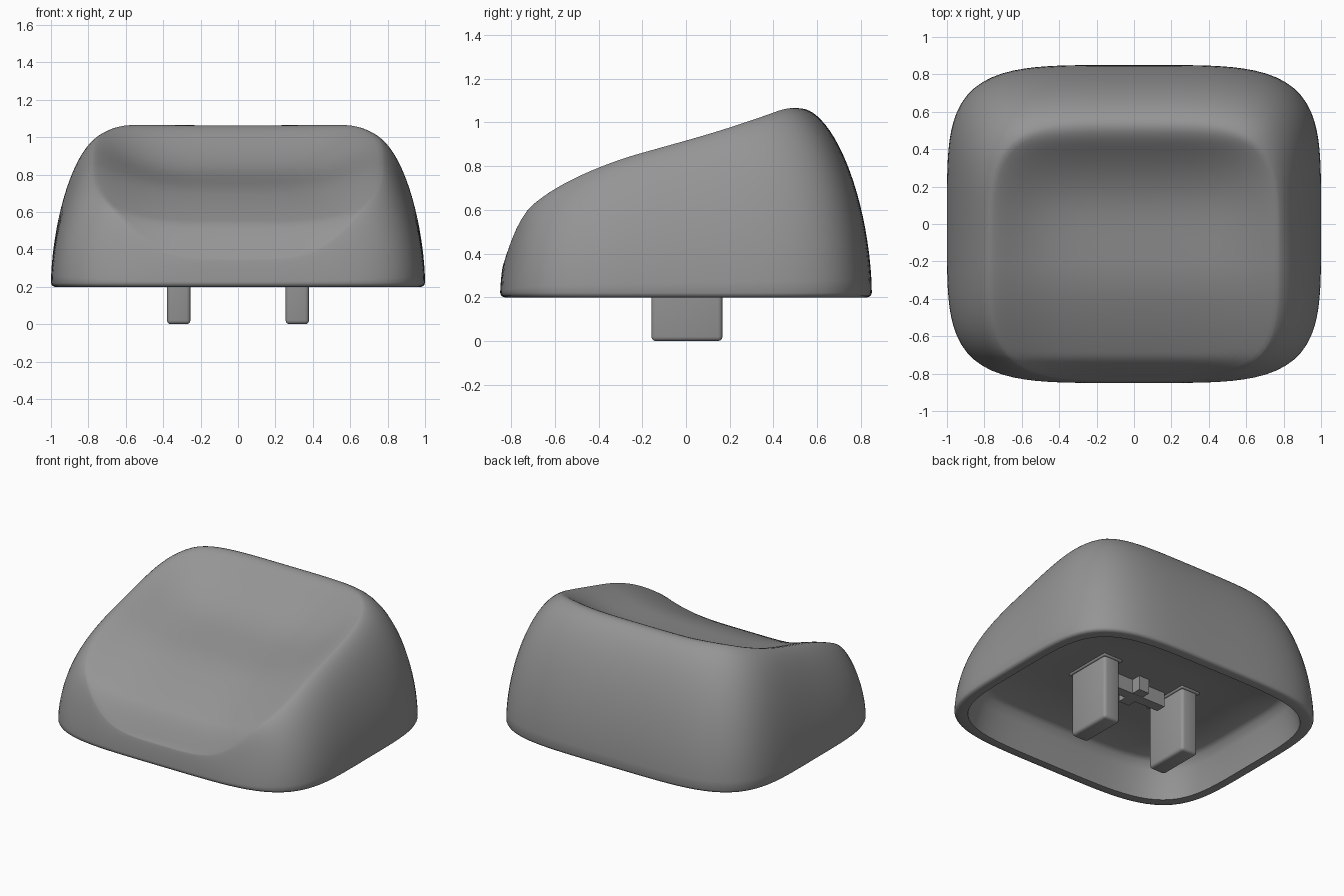
import bpy, bmesh, math

cube = bpy.data.objects.get("Cube")
if cube:
    bpy.data.objects.remove(cube, do_unlink=True)

grey = bpy.data.materials.new("mid grey plastic")
grey.use_nodes = True
grey.diffuse_color = (0.3, 0.3, 0.3, 1)
grey.node_tree.nodes["Principled BSDF"].inputs["Base Color"].default_value = (0.3, 0.3, 0.3, 1)

SEGS = 128
BASE = 0.22
RIM_X, RIM_Y, RIM_CY = 0.77, 0.683, -0.153


def finish(bm, name, angle=40):
    bmesh.ops.recalc_face_normals(bm, faces=bm.faces)
    mesh = bpy.data.meshes.new(name)
    bm.to_mesh(mesh)
    bm.free()
    obj = bpy.data.objects.new(name, mesh)
    bpy.context.collection.objects.link(obj)
    mesh.materials.append(grey)
    bpy.ops.object.select_all(action="DESELECT")
    obj.select_set(True)
    bpy.context.view_layer.objects.active = obj
    bpy.ops.object.shade_smooth_by_angle(angle=math.radians(angle))
    return obj


def outline(a, b, cy=0.0, n=4.4):
    """Rounded-square outline as a list of (x, y)."""
    pts = []
    for i in range(SEGS):
        t = 2 * math.pi * i / SEGS
        c, s = math.cos(t), math.sin(t)
        r = (abs(c) ** n + abs(s) ** n) ** (-1 / n)
        pts.append((a * r * c, cy + b * r * s))
    return pts


def smooth(t):
    t = min(1, max(0, t))
    return t * t * (3 - 2 * t)


def top_height(x, y):
    """Sloping top, scooped between the side and back rims and open to the front."""
    ridge = (0.917 + 0.28 * y - 0.3 * max(0, -y - 0.2) ** 2
             - 4 * max(0, -y - 0.7) ** 2
             + 0.1 * max(0, y) ** 2 - 2.5 * max(0, y - 0.42) ** 2)
    edge = abs(x / RIM_X) ** 4 + max(0, (y - RIM_CY) / RIM_Y) ** 4
    depth = 0.1 + 0.04 * smooth((y + 0.4) / 0.6) + 0.04 * smooth((-y - 0.7) / 0.15)
    return ridge - depth * max(0, 1 - edge) ** 1.7


# Shell: one loft running from cavity ceiling, over the lip, up the wall, into the dish
bottom = outline(1.0, 0.85)
rim = outline(RIM_X, RIM_Y, RIM_CY, 4)
rings = []
for a, b, z in ((0.4, 0.32, 0.45), (0.84, 0.69, 0.45), (0.87, 0.72, 0.43),
                (0.89, 0.74, 0.38), (0.915, 0.765, 0.28), (0.93, 0.78, 0.2),
                (0.98, 0.83, 0.2), (0.994, 0.844, 0.206)):
    rings.append([(x, y, z) for x, y in outline(a, b)])

# Outer wall curving inward to the rim
WALL = 22
for k in range(WALL + 1):
    u = math.sin(math.pi / 2 * k / WALL)
    ring = []
    for (x0, y0), (x1, y1) in zip(bottom, rim):
        top = top_height(x1, y1)
        p = 1.4 + 0.35 * smooth((top - 0.4) / 0.3)
        f = 1 - max(0, 1 - u ** p) ** (1 / p)
        ring.append((x0 + (x1 - x0) * f, y0 + (y1 - y0) * f, BASE + (top - BASE) * u))
    rings.append(ring)

# Scooped dish
DISH = 36
for k in range(1, DISH):
    s = 1 - k / DISH
    ring = [(x * s, RIM_CY + (y - RIM_CY) * s) for x, y in rim]
    rings.append([(x, y, top_height(x, y)) for x, y in ring])

bm = bmesh.new()
loops = [[bm.verts.new(co) for co in ring] for ring in rings]
for low, high in zip(loops, loops[1:]):
    for i in range(SEGS):
        j = (i + 1) % SEGS
        bm.faces.new((low[i], low[j], high[j], high[i]))
bm.faces.new(loops[0])
bm.faces.new(loops[-1])
finish(bm, "keycap_shell", 50)


def block(name, centre, size, bevel):
    bm = bmesh.new()
    bmesh.ops.create_cube(bm, size=1)
    for v in bm.verts:
        v.co = [c + d * k for c, d, k in zip(centre, size, v.co)]
    if bevel:
        bmesh.ops.bevel(bm, geom=bm.edges[:], offset=bevel, segments=3,
                        profile=0.5, affect="EDGES")
    return finish(bm, name)


# Two mounting posts, each with a small flared foot at the ceiling
for side, label in ((1, "left"), (-1, "right")):
    block(label + "_post", (side * 0.317, 0.004, 0.235), (0.125, 0.325, 0.47), 0.02)
    block(label + "_post_foot", (side * 0.317, 0.004, 0.45), (0.15, 0.35, 0.024), 0.01)

# Small cross between the posts
block("cross_long_bar", (0, 0, 0.41), (0.44, 0.07, 0.12), 0)
block("cross_short_bar", (0, 0, 0.41), (0.08, 0.2, 0.118), 0)
